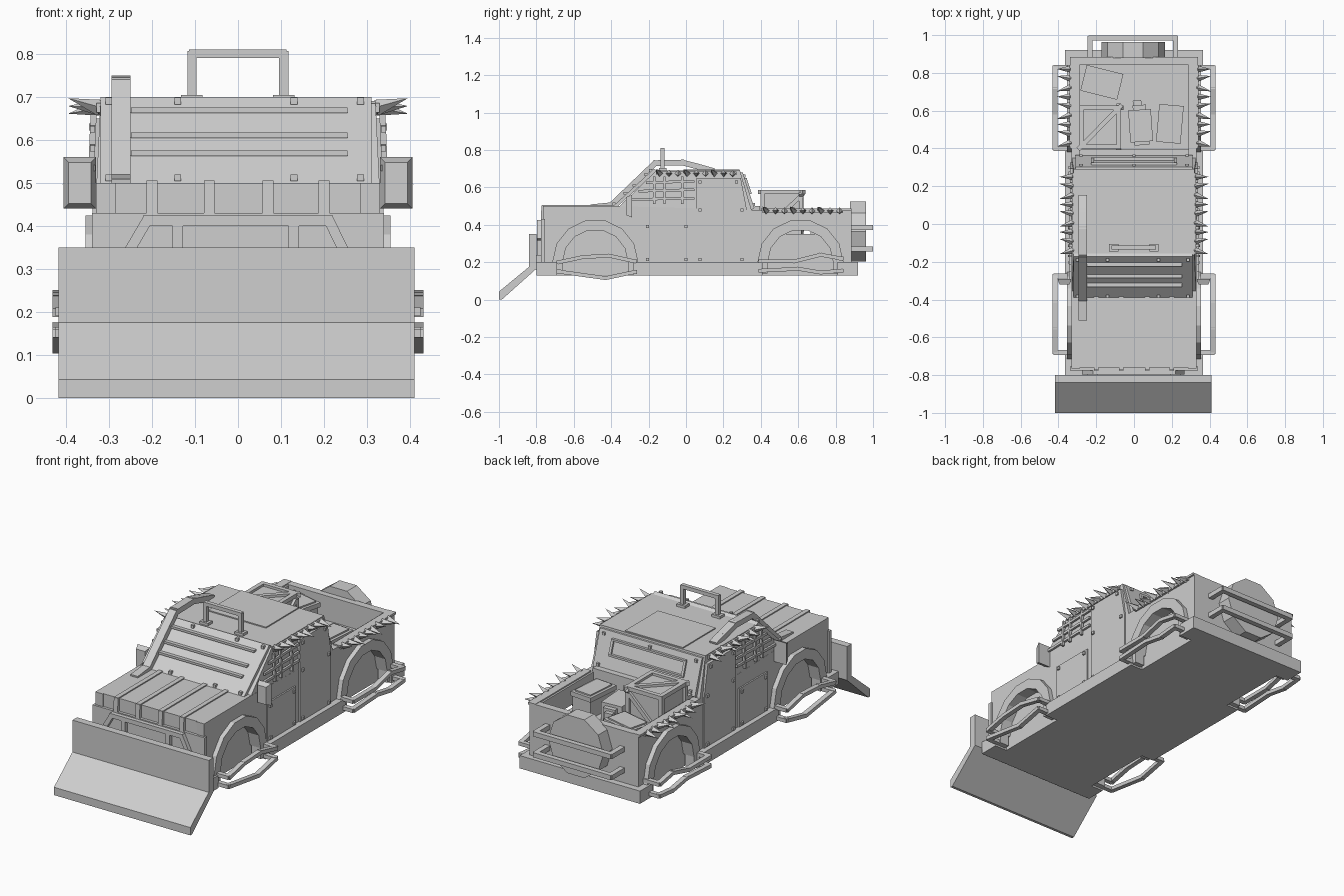
import bpy, bmesh, math
from mathutils import Vector, Matrix

cube = bpy.data.objects.get("Cube")
if cube:
    bpy.data.objects.remove(cube, do_unlink=True)

grey = bpy.data.materials.new("plain_grey")
grey.use_nodes = True
COLOUR = (0.62, 0.62, 0.62, 1)
grey.diffuse_color = COLOUR
grey.node_tree.nodes["Principled BSDF"].inputs["Base Color"].default_value = COLOUR


def finish(name, bm):
    bmesh.ops.recalc_face_normals(bm, faces=bm.faces)
    mesh = bpy.data.meshes.new(name)
    bm.to_mesh(mesh)
    bm.free()
    mesh.materials.append(grey)
    obj = bpy.data.objects.new(name, mesh)
    bpy.context.scene.collection.objects.link(obj)
    return obj


def prism(name, pts, lo, hi):
    """Side profile of (y, z) points extruded from x = lo to hi."""
    bm = bmesh.new()
    face = bm.faces.new([bm.verts.new((lo, y, z)) for y, z in pts])
    new = bmesh.ops.extrude_face_region(bm, geom=[face])["geom"]
    bmesh.ops.translate(bm, vec=(hi - lo, 0, 0), verts=[v for v in new if isinstance(v, bmesh.types.BMVert)])
    return finish(name, bm)


def boxes(name, items, turn=0, pivot=(0, 0, 0)):
    """One object of axis-aligned boxes given as (centre, size), turned about z."""
    bm = bmesh.new()
    for c, s in items:
        bmesh.ops.create_cube(bm, size=1, matrix=Matrix.Translation(c) @ Matrix.Diagonal((*s, 1)))
    bmesh.ops.rotate(bm, verts=bm.verts, cent=pivot, matrix=Matrix.Rotation(math.radians(turn), 3, 'Z'))
    return finish(name, bm)


def span(x0, x1, y0, y1, z0, z1):
    return ((x0 + x1) / 2, (y0 + y1) / 2, (z0 + z1) / 2), (x1 - x0, y1 - y0, z1 - z0)


def bars(name, paths, w, h):
    """Rectangular bars following one or more paths."""
    bm = bmesh.new()
    for path in paths:
        for a, b in zip(path, path[1:]):
            a, b = Vector(a), Vector(b)
            d = (b - a).normalized()
            side = d.cross(Vector((0, 0, 1)))
            side = side.normalized() if side.length > 0.01 else Vector((1, 0, 0))
            frame = Matrix((side, d, side.cross(d))).transposed().to_4x4()
            size = Matrix.Diagonal((w, (b - a).length + min(w, h) * 0.7, h, 1))
            bmesh.ops.create_cube(bm, size=1, matrix=Matrix.Translation((a + b) / 2) @ frame @ size)
    return finish(name, bm)


def arc(cy, r, n=7):
    return [(cy - r * math.cos(math.pi * i / n), 0.2 + r * math.sin(math.pi * i / n)) for i in range(n + 1)]


FRONT, REAR = -0.485, 0.612
SIDES = ((1, "left"), (-1, "right"))

# Chassis and inner body
boxes("chassis", [span(-.29, .29, -.8, .92, .13, .2), span(-.365, .365, -.8, -.7, .13, .2),
                  span(-.365, .365, .82, .92, .13, .2)])
prism("inner_body", [(-.76, .2), (-.76, .5), (.395, .5), (.395, .35), (.86, .35), (.86, .2)], -.29, .29)
boxes("tailgate", [span(-.33, .33, .845, .885, .2, .485)])
boxes("bed_rim", [span(-.34, -.295, .4, .885, .475, .487), span(.295, .34, .4, .885, .475, .487)])

# Cab, narrowing to the roof
cab = prism("cab", [(-.375, .48), (-.165, .685), (.29, .685), (.35, .48)], -.33, .33)
for v in cab.data.vertices:
    if v.co.z > .6:
        v.co.x *= .97
boxes("roof_panel", [span(-.32, .32, -.16, .29, .68, .69)])
boxes("roof_hatch", [span(-.18, .17, .0, .285, .688, .696)])

# Windshield armour, louvres and bolts
prism("windshield_armour", [(-.38, .485), (-.395, .495), (-.172, .7), (-.155, .69)], -.32, .31)


def on_glass(x, z, out=0.004):
    return (x, -.395 + (z - .495) * 1.088 - out, z + out)


bars("windshield_louvres", [[on_glass(-.245, z), on_glass(.25, z)] for z in (.565, .607, .665)], .02, .012)
boxes("windshield_bolts", [(on_glass(x, z), (.016, .016, .016)) for z in (.508, .687) for x in (-.3, -.14, .13, .285)])

# Rear window armour with a viewing slit
prism("rear_window_armour", [(.29, .68), (.303, .68), (.366, .49), (.35, .48)], -.31, .31)
bars("rear_slit_frame", [[(-.22, .319, .645), (.22, .319, .645), (.22, .344, .57), (-.22, .344, .57),
                          (-.22, .319, .645)]], .014, .012)
boxes("rear_window_bolts", [((x, .305 + (.675 - z) * .33, z), (.016, .018, .016))
                            for z in (.51, .66) for x in (-.28, 0, .28)])

# Hood straps and grille guard
bars("hood_straps", [[(x, -.37, .498), (x, -.765, .498), (x, -.768, .43)] for x in (-.2, -.067, .07, .2)], .025, .016)
boxes("hood_front_edge", [span(-.34, .34, -.775, -.755, .2, .43)])
bars("grille_guard", [[(-.26, -.785, .33), (-.212, -.785, .412), (.212, -.785, .412), (.252, -.785, .33)]]
     + [[(x, -.785, .2), (x, -.785, .41)] for x in (-.14, .13)], .024, .024)

# Plough blade
prism("plough_blade", [(-.84, .35), (-.8, .35), (-.8, .165), (-.985, 0), (-1, 0), (-1, .043), (-.84, .175)], -.417, .411)
boxes("plough_mounts", [span(x - .03, x + .03, -.82, -.76, .16, .24) for x in (-.22, .22)])

for s, side in SIDES:
    def sided(a, b):
        return (a, b) if s > 0 else (-b, -a)

    # Side panel with open wheel arches
    outline = [(-.76, .2)] + arc(FRONT, .175) + arc(REAR, .175) + [(.885, .2), (.885, .48), (.35, .48), (-.375, .5), (-.765, .5)]
    prism(side + "_side_panel", outline, *sided(.285, .33))
    boxes(side + "_sill", [span(*sided(.28, .365), a, b, .13, .2)
                           for a, b in ((-.8, -.69), (-.28, .41), (.81, .92))])
    for cy, end in ((FRONT, "front"), (REAR, "rear")):
        ring = [(cy - .23, .14)] + arc(cy, .23) + [(cy + .23, .14), (cy + .175, .14)] \
            + arc(cy, .175)[::-1] + [(cy - .175, .14)]
        prism(f"{side}_{end}_arch", ring, *sided(.3, .355))

    # Door armour and bolts
    prism(side + "_front_door_plate", [(-.225, .195), (.02, .195), (.02, .41), (-.225, .41)], *sided(.325, .338))
    prism(side + "_rear_door_plate", [(.055, .19), (.325, .19), (.325, .48), (.293, .65), (.055, .65)], *sided(.31, .338))
    boxes(side + "_door_bolts", [((s * .34, y, z), (.014, .016, .016)) for y, z in (
        (-.205, .215), (0, .215), (-.205, .39), (0, .39), (.075, .215), (.3, .215), (.075, .48), (.3, .48), (.075, .63), (.27, .63))])

    # Window bars and side mirror
    bars(side + "_window_bars", [[(s * .338, y0, z), (s * .338, .04, z + .008)]
                                 for y0, z in ((-.3, .535), (-.25, .58), (-.21, .625))]
         + [[(s * .342, y, .515), (s * .336, y, .655)] for y in (-.17, -.115, -.02)], .012, .014)
    bm = bmesh.new()
    bmesh.ops.create_cube(bm, size=1, matrix=Matrix.Translation((s * .368, -.305, .5)) @ Matrix.Diagonal((.075, .03, .12, 1)))
    for v in bm.verts:
        if v.co.y < -.31:
            v.co = (s * .368 + (v.co.x - s * .368) * .7, v.co.y, .5 + (v.co.z - .5) * .8)
    finish(side + "_mirror", bm)

    # Spikes along the roof and the bed
    for label, y0, y1, x, z in (("roof", -.14, .25, .322, .675), ("bed", .43, .82, .335, .475)):
        boxes(f"{side}_{label}_spike_rail", [((s * x, (y0 + y1) / 2, z), (.014, y1 - y0 + .04, .022))])
        bm = bmesh.new()
        for i in range(9):
            y = y0 + (y1 - y0) * i / 8
            tip = Vector((s * .073, (-.02, .012, 0)[i % 3], (.022, .004, -.014)[i % 3]))
            place = Matrix.Translation(Vector((s * x, y, z)) + tip / 2) @ tip.to_track_quat('Z', 'Y').to_matrix().to_4x4()
            bmesh.ops.create_cone(bm, cap_ends=True, segments=4, radius1=.019, radius2=0, depth=tip.length, matrix=place)
        finish(f"{side}_{label}_spikes", bm)

    # Paired guard bars beside each wheel
    a, b = s * .32, s * .418
    bars(side + "_front_guard_bars", [
        [(a, -.68, .2), (b, -.68, .2), (b, -.55, .228), (b, -.41, .235), (b, -.275, .205), (a, -.275, .205)],
        [(a, -.68, .15), (b, -.68, .15), (b, -.43, .115), (b, -.275, .148), (a, -.275, .148)]], .026, .02)
    bars(side + "_rear_guard_bars", [
        [(a, .4, .205), (b, .4, .205), (b, .58, .205), (b, .72, .24), (b, .83, .22), (a, .83, .22)],
        [(a, .4, .155), (b, .4, .155), (b, .6, .165), (b, .72, .145), (b, .83, .155), (a, .83, .155)]], .026, .02)

# Spare wheel and rear guard bars
bm = bmesh.new()
lay = Matrix.Translation((-.005, .92, .365)) @ Matrix.Rotation(math.pi / 2, 4, 'X') @ Matrix.Rotation(math.pi / 10, 4, 'Z')
bmesh.ops.create_cone(bm, cap_ends=True, segments=10, radius1=.168, radius2=.168, depth=.085, matrix=lay)
finish("spare_wheel", bm)
bars("rear_guard_bars", [[(-.233, .87, z), (-.233, .985, z), (.22, .985, z), (.22, .87, z)] for z in (.27, .385)], .028, .026)

# Exhaust stack along the pillar and roof light frame
bars("exhaust_stack", [[(-.272, -.5, .495), (-.272, -.4, .505), (-.272, -.165, .73), (-.272, -.02, .733),
                        (-.272, .07, .71), (-.272, .14, .69)]], .044, .03)
bars("roof_frame", [[(-.107, -.125, .69), (-.107, -.125, .8), (.106, -.125, .8), (.106, -.125, .69)]], .022, .02)
boxes("roof_frame_feet", [((x, -.125, .697), (.05, .04, .014)) for x in (-.107, .106)])

# Wooden crate with frame and diagonal braces
x0, x1, y0, y1, z0, z1 = -.29, -.07, .4, .625, .35, .585
boxes("crate", [span(x0 + .012, x1 - .012, y0 + .012, y1 - .012, z0, z1 - .012)])
edges = [[(x0 + .01, y0 + .01, z), (x1 - .01, y0 + .01, z), (x1 - .01, y1 - .01, z), (x0 + .01, y1 - .01, z),
          (x0 + .01, y0 + .01, z)] for z in (z0 + .012, z1 - .01)]
posts = [[(x, y, z0), (x, y, z1 - .01)] for x in (x0 + .01, x1 - .01) for y in (y0 + .01, y1 - .01)]
braces = [[(x0, y0, z1 - .01), (x1, y1, z1 - .01)], [(x1 - .01, y0, z0), (x1 - .01, y1, z1 - .02)],
          [(x0, y1 - .01, z0), (x1, y1 - .01, z1 - .02)]]
bars("crate_frame", edges + posts + braces, .024, .022)

# Lidded supply boxes
for n, (x, y, w, d, turn) in enumerate(((-.17, .75, .2, .14, -14), (.19, .53, .13, .2, -5))):
    boxes(f"supply_box_{n + 1}", [((x, y, .4), (w - .015, d - .015, .1)), ((x, y, .455), (w, d, .025)),
                                  ((x, y, .47), (w - .03, d - .03, .01))], turn, (x, y, 0))

# Fuel can lying in the bed
boxes("fuel_can", [((.035, .52, .4), (.12, .17, .1)), ((.035, .615, .4), (.07, .03, .07)),
                   ((.025, .64, .4), (.045, .03, .045)), ((.035, .43, .4), (.08, .025, .08))], 4, (.035, .52, 0))
